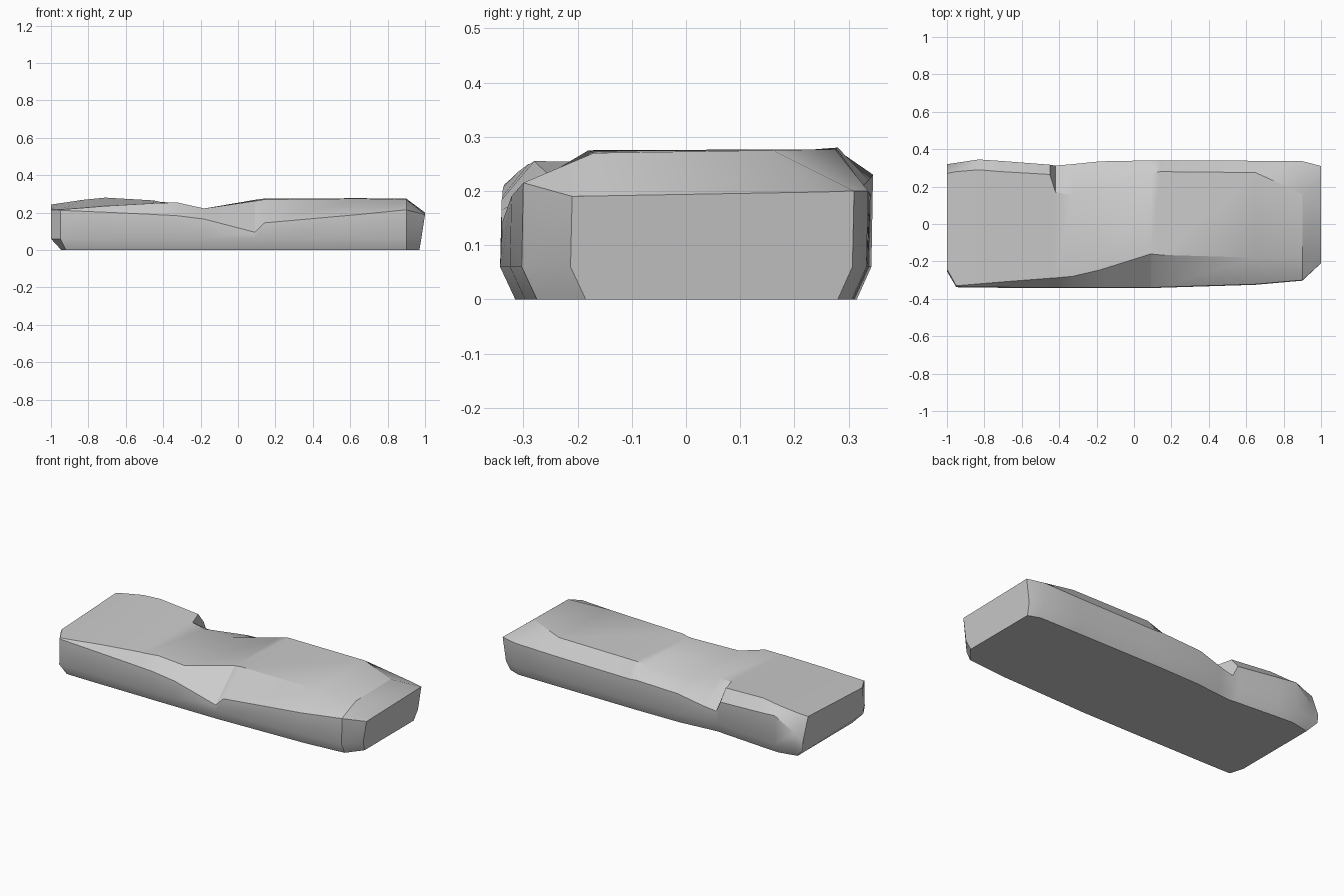
import bpy
import bmesh
import math

# Remove the default cube
cube = bpy.data.objects.get("Cube")
if cube:
    bpy.data.objects.remove(cube, do_unlink=True)

# One plain stone colour
stone = bpy.data.materials.new("stone_grey")
stone.use_nodes = True
colour = (0.6, 0.6, 0.6, 1.0)
stone.diffuse_color = colour
stone.node_tree.nodes["Principled BSDF"].inputs["Base Color"].default_value = colour

# Cross-sections along the slab:
# x, front wall top (y, z), front crease (y, z), back crease (y, z), back wall top (y, z)
SECTIONS = [
    (-1, -.25, .215, -.24, .22, .27, .243, .32, .11),
    (-.95, -.335, .212, -.33, .216, .28, .25, .327, .15),
    (-.83, -.337, .207, -.32, .225, .29, .268, .345, .23),
    (-.71, -.338, .202, -.31, .235, .28, .28, .337, .22),
    (-.45, -.339, .19, -.29, .25, .265, .265, .317, .2),
    (-.42, -.339, .188, -.288, .25, .17, .258, .312, .135),
    (-.33, -.34, .184, -.28, .255, .155, .25, .32, .15),
    (-.18, -.34, .165, -.245, .222, .2, .222, .335, .185),
    (.09, -.34, .095, -.16, .262, .27, .268, .34, .195),
    (.14, -.338, .145, -.165, .27, .28, .275, .34, .19),
    (.65, -.322, .19, -.18, .275, .275, .277, .338, .195),
    (.9, -.3, .215, -.17, .27, .16, .275, .336, .2),
    (1, -.21, .19, -.15, .191, .25, .198, .31, .2),
]
MID_HEIGHT = 0.06


def taper(x, amount):
    """Draw the foot of the end faces inward."""
    return math.copysign(min(abs(x), 1 - amount), x)


def ring(bm, section):
    """One closed cross-section with a slightly bulging wall and an inset foot."""
    x, front, front_z, crease, crease_z, ridge, ridge_z, back, back_z = section
    foot_x = taper(x, 0.03 if x > 0 else 0.055)
    # ends lean only slightly at mid height
    mid_x = taper(x, 0.02) if x > 0 else x
    if section is SECTIONS[1]:
        foot_x = x + 0.03
    points = [
        (foot_x, front + 0.025, 0),
        (mid_x, front - 0.003, MID_HEIGHT),
        (x, front, front_z),
        (x, crease, crease_z),
        (x, ridge, ridge_z),
        (x, back, back_z),
        (mid_x, back - 0.003, MID_HEIGHT),
        (foot_x, back - 0.03, 0),
    ]
    return [bm.verts.new(p) for p in points]


# Loft the rock slab through its cross-sections
bm = bmesh.new()
rings = [ring(bm, s) for s in SECTIONS]
for a, b in zip(rings, rings[1:]):
    for i in range(len(a)):
        j = (i + 1) % len(a)
        bm.faces.new((a[i], a[j], b[j], b[i]))
bm.faces.new(rings[0])
bm.faces.new(rings[-1])
bmesh.ops.recalc_face_normals(bm, faces=bm.faces)

mesh = bpy.data.meshes.new("rock_slab")
bm.to_mesh(mesh)
bm.free()
mesh.materials.append(stone)
slab = bpy.data.objects.new("rock_slab", mesh)
bpy.context.collection.objects.link(slab)

# Smooth faces, crisp creases
bpy.ops.object.select_all(action="DESELECT")
slab.select_set(True)
bpy.context.view_layer.objects.active = slab
bpy.ops.object.shade_smooth_by_angle(angle=math.radians(30))
